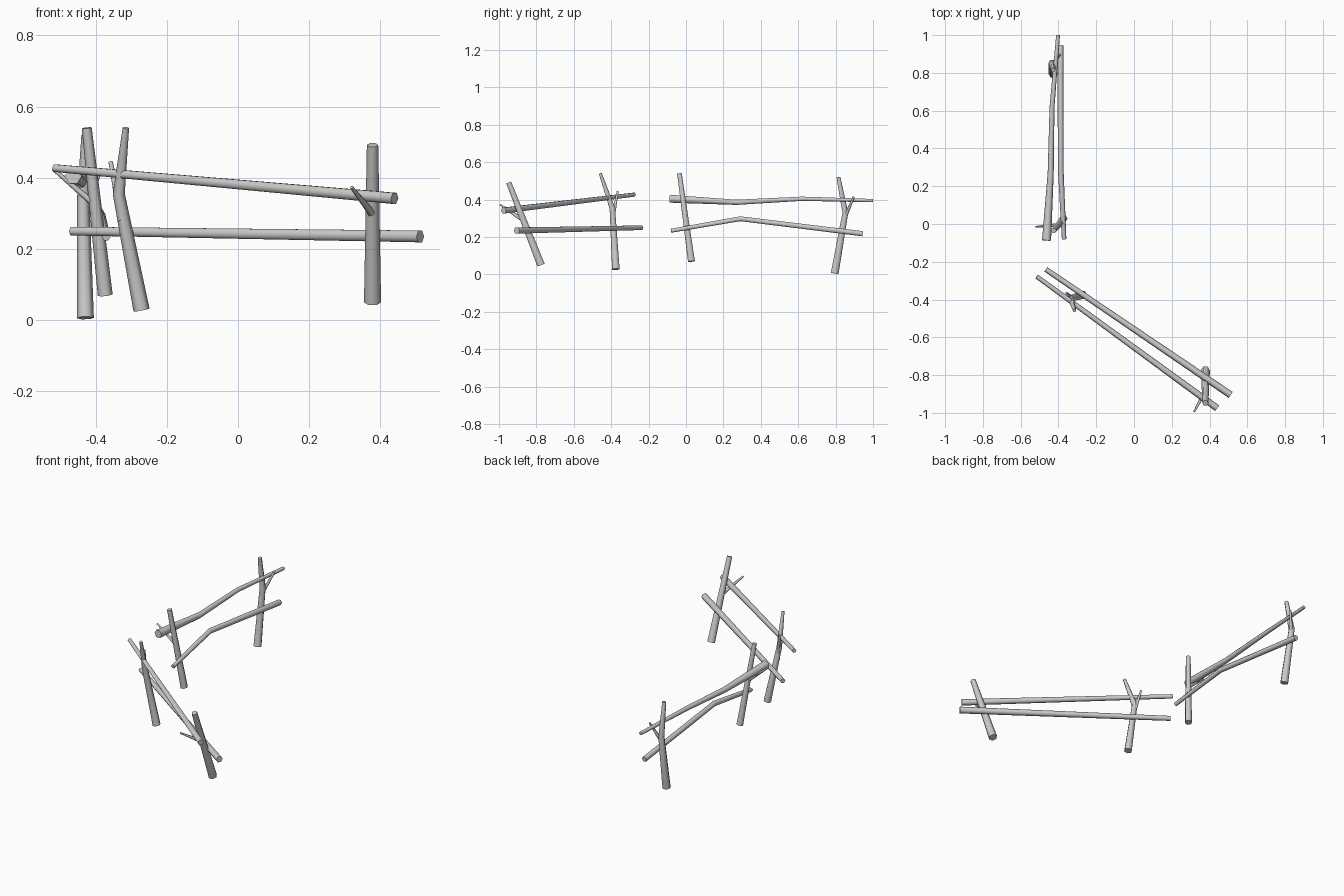
import bpy, bmesh, math
from mathutils import Vector

if "Cube" in bpy.data.objects:
    bpy.data.objects.remove(bpy.data.objects["Cube"])

SIDES = 6


def limb(name, points):
    """Tapered six-sided stick through (x, y, z, radius) points."""
    pos = [Vector(p[:3]) for p in points]
    bm = bmesh.new()
    rings = []
    main = (pos[-1] - pos[0]).normalized()
    ref = Vector((0, 0, 1)) if abs(main.z) < 0.6 else Vector((0, 1, 0))
    for i, p in enumerate(pos):
        before = pos[i] - pos[i - 1] if i else pos[1] - pos[0]
        after = pos[i + 1] - p if i < len(pos) - 1 else before
        t = (before.normalized() + after.normalized()).normalized()
        u = t.cross(ref).normalized()
        v = t.cross(u)
        ring = []
        for k in range(SIDES):
            a = math.tau * k / SIDES
            ring.append(bm.verts.new(p + points[i][3] * (u * math.cos(a) + v * math.sin(a))))
        rings.append(ring)
    for a, b in zip(rings, rings[1:]):
        for k in range(SIDES):
            n = (k + 1) % SIDES
            bm.faces.new((a[k], a[n], b[n], b[k]))
    bm.faces.new(rings[0])
    bm.faces.new(rings[-1])
    bmesh.ops.recalc_face_normals(bm, faces=bm.faces)
    mesh = bpy.data.meshes.new(name)
    bm.to_mesh(mesh)
    bm.free()
    obj = bpy.data.objects.new(name, mesh)
    bpy.context.collection.objects.link(obj)
    bpy.ops.object.select_all(action='DESELECT')
    obj.select_set(True)
    bpy.context.view_layer.objects.active = obj
    bpy.ops.object.shade_smooth_by_angle(angle=math.radians(65))


# Back fence section: two posts with side twigs
limb("back_post_near", [(-0.373, 0.029, 0.07, 0.021), (-0.425, -0.035, 0.54, 0.014)])
limb("back_twig_near", [(-0.402, -0.004, 0.325, 0.010), (-0.52, -0.015, 0.425, 0.005)])
limb("back_post_far", [(-0.429, 0.795, 0.006, 0.024), (-0.435, 0.852, 0.33, 0.018),
                       (-0.428, 0.815, 0.52, 0.012)])
limb("back_twig_far", [(-0.434, 0.848, 0.30, 0.011), (-0.39, 0.897, 0.415, 0.006)])

# Back fence section: crooked rails
limb("back_rail_upper", [(-0.463, -0.087, 0.405, 0.024), (-0.441, 0.27, 0.386, 0.016),
                         (-0.434, 0.62, 0.405, 0.013), (-0.402, 1.0, 0.395, 0.010)])
limb("back_rail_lower", [(-0.370, -0.08, 0.234, 0.012), (-0.388, 0.29, 0.298, 0.015),
                         (-0.389, 0.945, 0.218, 0.016)])

# Front fence section: two posts with side twigs
limb("front_post_left", [(-0.271, -0.375, 0.028, 0.023), (-0.335, -0.394, 0.355, 0.017),
                         (-0.315, -0.458, 0.54, 0.009)])
limb("front_twig_left", [(-0.325, -0.395, 0.28, 0.012), (-0.358, -0.365, 0.445, 0.006)])
limb("front_post_right", [(0.378, -0.775, 0.05, 0.024), (0.378, -0.948, 0.492, 0.016)])
limb("front_twig_right", [(0.376, -0.885, 0.30, 0.011), (0.319, -0.993, 0.373, 0.005)])

# Front fence section: straight rails
limb("front_rail_upper", [(-0.515, -0.278, 0.427, 0.012), (0.44, -0.975, 0.342, 0.018)])
limb("front_rail_lower", [(-0.467, -0.240, 0.250, 0.014), (0.512, -0.905, 0.235, 0.019)])
